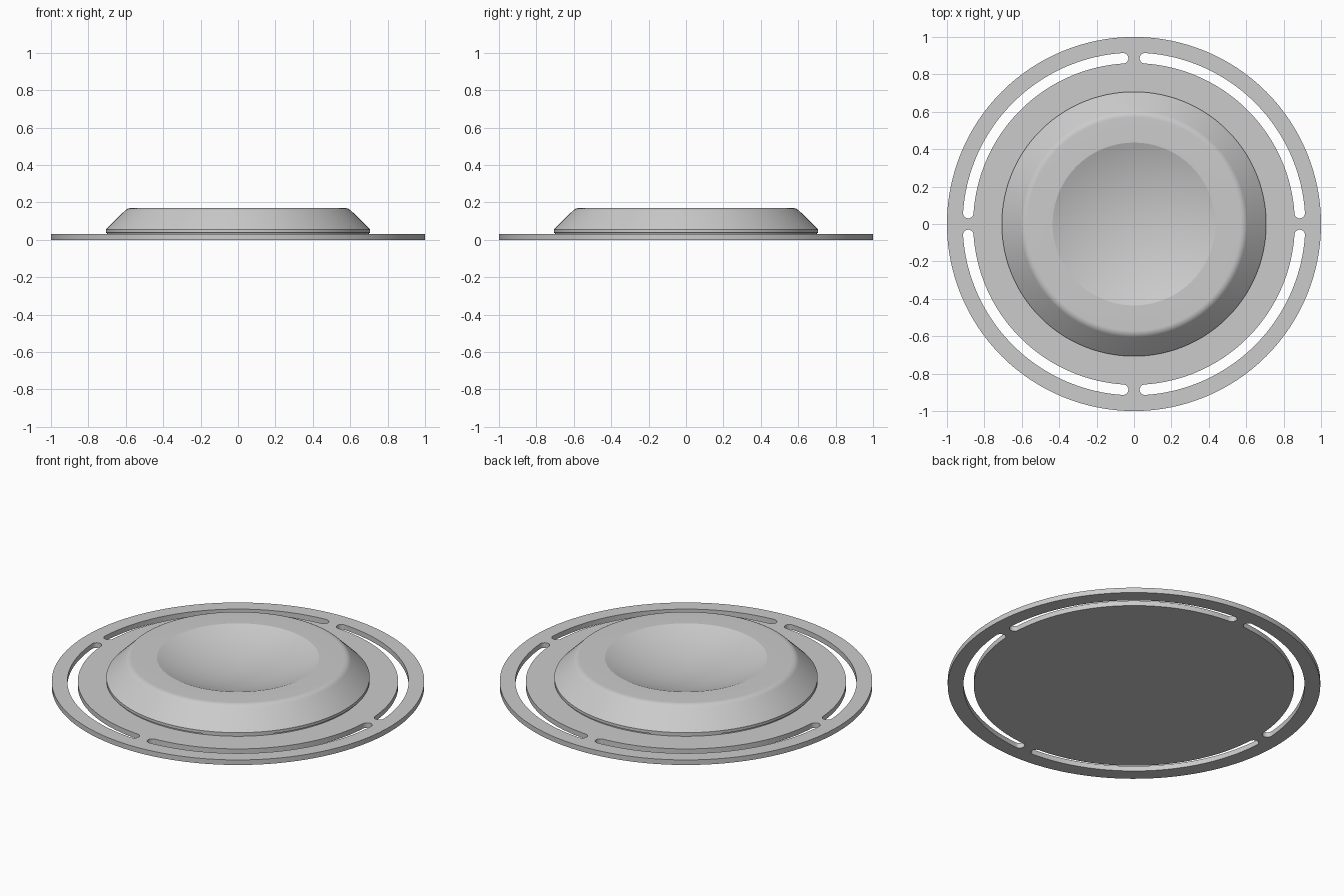
import bpy, bmesh
from math import sin, cos, pi, asin, sqrt, radians

SEGMENTS = 128
PLATE_TOP = 0.03
SLOT_RADIUS, SLOT_HALF = 0.888, 0.028

cube = bpy.data.objects.get("Cube")
if cube:
    bpy.data.objects.remove(cube, do_unlink=True)

grey = bpy.data.materials.new("light grey")
grey.use_nodes = True
colour = (0.6, 0.6, 0.6, 1)
grey.diffuse_color = colour
grey.node_tree.nodes["Principled BSDF"].inputs["Base Color"].default_value = colour


def make_object(name, bm):
    bmesh.ops.recalc_face_normals(bm, faces=bm.faces)
    mesh = bpy.data.meshes.new(name)
    bm.to_mesh(mesh)
    bm.free()
    mesh.materials.append(grey)
    obj = bpy.data.objects.new(name, mesh)
    bpy.context.collection.objects.link(obj)
    return obj


def prism(bm, outline, bottom, top):
    """Extrude a flat outline into a closed solid."""
    face = bm.faces.new([bm.verts.new((x, y, bottom)) for x, y in outline])
    result = bmesh.ops.extrude_face_region(bm, geom=[face], use_keep_orig=True)
    verts = [v for v in result["geom"] if isinstance(v, bmesh.types.BMVert)]
    bmesh.ops.translate(bm, verts=verts, vec=(0, 0, top - bottom))


def arc(radius, start, end, steps, centre=(0, 0)):
    angles = [start + (end - start) * i / steps for i in range(steps + 1)]
    return [(centre[0] + radius * cos(a), centre[1] + radius * sin(a)) for a in angles]


def shade(obj, angle):
    bpy.ops.object.select_all(action="DESELECT")
    obj.select_set(True)
    bpy.context.view_layer.objects.active = obj
    bpy.ops.object.shade_smooth_by_angle(angle=radians(angle))


# Thin round base plate
bm = bmesh.new()
prism(bm, arc(1, 0, 2 * pi, SEGMENTS)[:-1], 0, PLATE_TOP)
plate = make_object("base_plate", bm)

# Four curved slots with rounded ends, separated by narrow bridges
bm = bmesh.new()
inset = asin((0.03 + SLOT_HALF) / SLOT_RADIUS)
for quarter in range(4):
    start = quarter * pi / 2 + inset
    end = (quarter + 1) * pi / 2 - inset
    cap = lambda a: (SLOT_RADIUS * cos(a), SLOT_RADIUS * sin(a))
    outline = arc(SLOT_RADIUS + SLOT_HALF, start, end, 36)
    outline += arc(SLOT_HALF, end, end + pi, 12, cap(end))[1:-1]
    outline += arc(SLOT_RADIUS - SLOT_HALF, end, start, 36)
    outline += arc(SLOT_HALF, start + pi, start + 2 * pi, 12, cap(start))[1:-1]
    prism(bm, outline, -0.05, 0.1)
cutter = make_object("slot_cutter", bm)
cutter.hide_render = True

shade(plate, 30)
cut = plate.modifiers.new("slots", "BOOLEAN")
cut.operation = "DIFFERENCE"
cut.solver = "EXACT"
cut.object = cutter
bpy.ops.object.modifier_apply(modifier=cut.name)
bpy.data.objects.remove(cutter, do_unlink=True)
shade(plate, 30)

# Raised dome body: undercut foot, sloped wall, rounded shoulder, spherical dish
TOP, DISH_RADIUS, DISH_DEPTH = 0.17, 0.435, 0.085
sphere = (DISH_RADIUS ** 2 + DISH_DEPTH ** 2) / (2 * DISH_DEPTH)
profile = [(0.7, 0.02), (0.7, 0.036), (0.707, 0.038), (0.707, 0.055)]
fillet = 0.05
profile += arc(fillet, pi / 4, pi / 2, 8, (0.57, TOP - fillet))
for i in range(17):
    r = DISH_RADIUS * (1 - i / 16)
    profile.append((r, TOP - DISH_DEPTH + sphere - sqrt(sphere ** 2 - r ** 2)))

bm = bmesh.new()
verts = [bm.verts.new((r, 0, z)) for r, z in profile]
edges = [bm.edges.new(pair) for pair in zip(verts, verts[1:])]
bmesh.ops.spin(bm, geom=verts + edges, cent=(0, 0, 0), axis=(0, 0, 1),
               angle=2 * pi, steps=SEGMENTS, use_merge=True)
bmesh.ops.remove_doubles(bm, verts=bm.verts, dist=0.0001)
body = make_object("dished_body", bm)
# Keep the outward side facing up on the open-bottomed shell
if sum(p.normal.z * p.area for p in body.data.polygons) < 0:
    body.data.flip_normals()
shade(body, 15)
